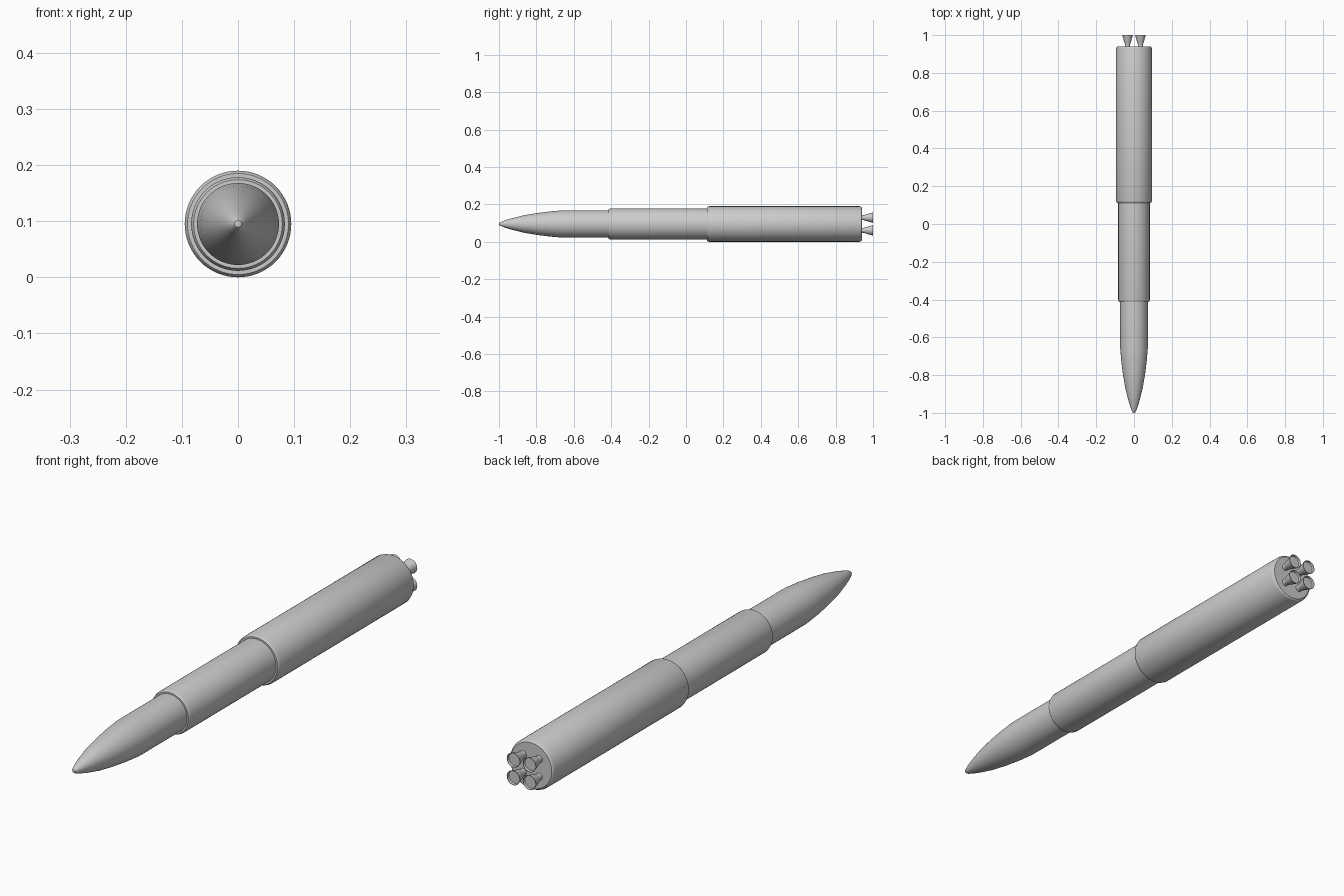
import bpy, bmesh, math

if "Cube" in bpy.data.objects:
    bpy.data.objects.remove(bpy.data.objects["Cube"])

AXIS_Z = 0.095


def lathe(name, profile, x=0.0, z=AXIS_Z, sides=64):
    """Spin a (y, radius) profile around an axis parallel to y."""
    bm = bmesh.new()
    rings = []
    for y, r in profile:
        if r == 0:
            rings.append([bm.verts.new((x, y, z))] * sides)
        else:
            rings.append([bm.verts.new((x + r * math.cos(2 * math.pi * i / sides), y,
                                        z + r * math.sin(2 * math.pi * i / sides)))
                          for i in range(sides)])
    for a, b in zip(rings, rings[1:]):
        for i in range(sides):
            j = (i + 1) % sides
            corners = list(dict.fromkeys((a[i], b[i], b[j], a[j])))
            bm.faces.new(corners)
    bmesh.ops.recalc_face_normals(bm, faces=bm.faces)
    mesh = bpy.data.meshes.new(name)
    bm.to_mesh(mesh)
    bm.free()
    obj = bpy.data.objects.new(name, mesh)
    bpy.context.collection.objects.link(obj)
    bpy.ops.object.select_all(action='DESELECT')
    obj.select_set(True)
    bpy.context.view_layer.objects.active = obj
    bpy.ops.object.shade_smooth_by_angle(angle=math.radians(30))
    return obj


# Pointed nose and payload section
lathe("nose_section", [(-1.0, 0), (-0.998, 0.006), (-0.99, 0.011), (-0.97, 0.019),
                       (-0.93, 0.031), (-0.87, 0.046), (-0.80, 0.058), (-0.73, 0.067),
                       (-0.66, 0.073), (-0.414, 0.073)])

# Middle stage with a rounded front shoulder
lathe("middle_stage", [(-0.414, 0.073), (-0.414, 0.079), (-0.411, 0.081),
                       (-0.402, 0.0835), (0.112, 0.0835)])

# Main stage with shoulder, bevelled tail and flat base
lathe("main_stage", [(0.112, 0.0835), (0.112, 0.090), (0.115, 0.0925), (0.123, 0.095),
                     (0.928, 0.095), (0.936, 0.092), (0.94, 0.087), (0.94, 0)])

# Four flared engine bells with shallow recessed mouths
for sx in (-1, 1):
    for sz in (-1, 1):
        lathe("engine_bell",
              [(0.938, 0.014), (0.948, 0.013), (0.958, 0.016), (0.975, 0.021),
               (1.0, 0.028), (1.0, 0.026), (0.992, 0.024), (0.992, 0)],
              x=sx * 0.034, z=AXIS_Z + sz * 0.034, sides=32)
